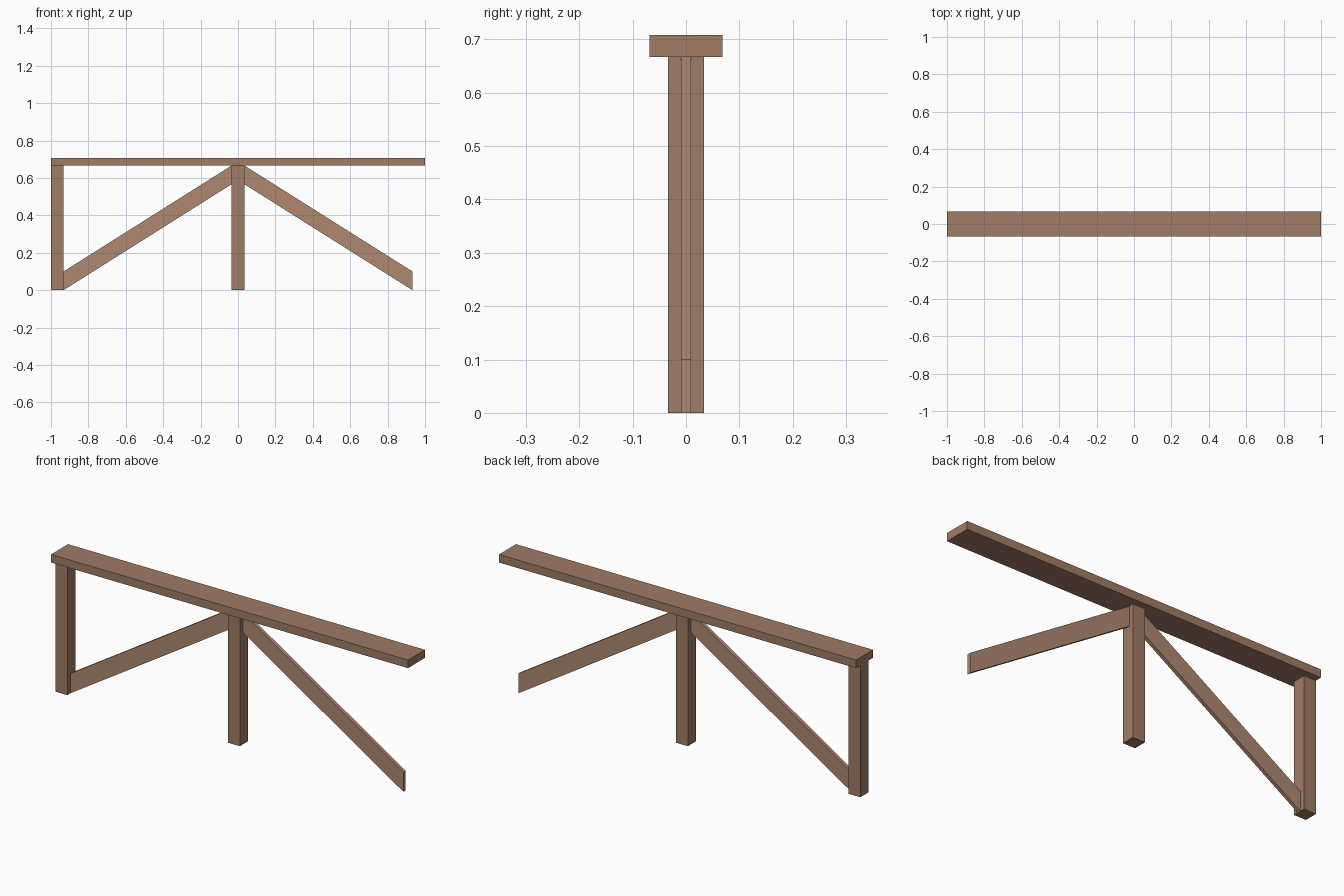
import bpy, bmesh

if "Cube" in bpy.data.objects:
    bpy.data.objects.remove(bpy.data.objects["Cube"])

POST = 0.067      # post width
POST_TOP = 0.667  # underside of the rail
BRACE_T = 0.018   # brace thickness
BRACE_H = 0.1     # vertical height of the brace ends


def material(name, color):
    mat = bpy.data.materials.new(name)
    mat.diffuse_color = (*color, 1)
    mat.use_nodes = True
    mat.node_tree.nodes["Principled BSDF"].inputs["Base Color"].default_value = mat.diffuse_color
    return mat


def extruded(name, profile, thickness, mat):
    """Extrude an (x, z) outline along y, centred on y = 0."""
    bm = bmesh.new()
    face = bm.faces.new([bm.verts.new((x, -thickness / 2, z)) for x, z in profile])
    new = bmesh.ops.extrude_face_region(bm, geom=[face])["geom"]
    verts = [g for g in new if isinstance(g, bmesh.types.BMVert)]
    bmesh.ops.translate(bm, verts=verts, vec=(0, thickness, 0))
    bmesh.ops.recalc_face_normals(bm, faces=bm.faces)
    mesh = bpy.data.meshes.new(name)
    bm.to_mesh(mesh)
    bm.free()
    mesh.materials.append(mat)
    obj = bpy.data.objects.new(name, mesh)
    bpy.context.collection.objects.link(obj)
    return obj


def beam(name, x0, x1, z0, z1, depth, mat):
    return extruded(name, [(x0, z0), (x1, z0), (x1, z1), (x0, z1)], depth, mat)


timber = material("timber", (0.35, 0.2, 0.13))
brace_timber = material("brace_timber", (0.43, 0.25, 0.165))

# Top rail
beam("top_rail", -1, 1, POST_TOP, 0.708, 0.136, timber)

# Posts: one at the left end, one in the middle
for name, x in (("end_post", -1 + POST / 2), ("middle_post", 0)):
    beam(name, x - POST / 2, x + POST / 2, 0, POST_TOP, POST, timber)

# Diagonal braces rising to the middle post
for name, side in (("left_brace", -1), ("right_brace", 1)):
    outer, inner = side * (1 - POST), side * POST / 2
    extruded(name, [(outer, 0), (inner, POST_TOP - BRACE_H),
                    (inner, POST_TOP), (outer, BRACE_H)], BRACE_T, brace_timber)
